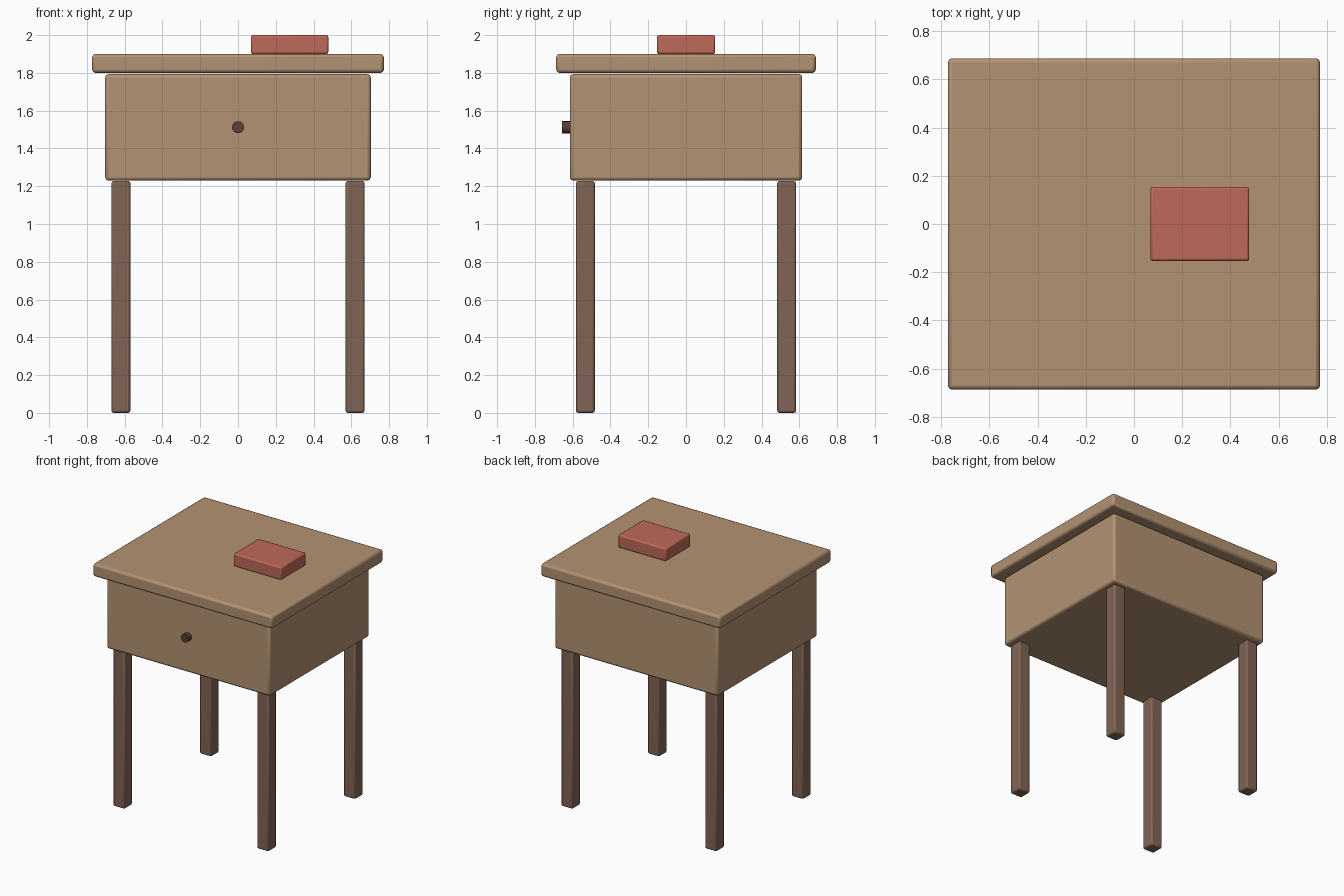
import bpy
from math import pi

if "Cube" in bpy.data.objects:
    bpy.data.objects.remove(bpy.data.objects["Cube"])


def material(name, color):
    m = bpy.data.materials.new(name)
    m.diffuse_color = (*color, 1)
    m.use_nodes = True
    m.node_tree.nodes["Principled BSDF"].inputs["Base Color"].default_value = m.diffuse_color
    return m


light_wood = material("light_wood", (0.45, 0.29, 0.17))
dark_wood = material("dark_wood", (0.22, 0.13, 0.09))
knob_brown = material("knob_brown", (0.10, 0.05, 0.035))
red_cover = material("red_cover", (0.52, 0.14, 0.10))


def finish(obj, name, mat):
    obj.name = obj.data.name = name
    obj.data.materials.append(mat)
    bpy.ops.object.shade_smooth_by_angle(angle=pi / 6)
    return obj


def box(name, x, y, z, mat, bevel):
    """Rounded box spanning the given (min, max) ranges."""
    spans = (x, y, z)
    bpy.ops.mesh.primitive_cube_add(size=1, location=[(a + b) / 2 for a, b in spans])
    obj = bpy.context.object
    obj.scale = [b - a for a, b in spans]
    bpy.ops.object.transform_apply(location=False, rotation=False, scale=True)
    finish(obj, name, mat)
    mod = obj.modifiers.new("rounded_edges", "BEVEL")
    mod.width = bevel
    mod.segments = 2
    return obj


# Table top and drawer case
box("table_top", (-0.772, 0.772), (-0.687, 0.687), (1.80, 1.90), light_wood, 0.017)
box("drawer_case", (-0.703, 0.703), (-0.615, 0.615), (1.23, 1.793), light_wood, 0.017)

# Four legs
for side, sx in (("left", -0.62), ("right", 0.62)):
    for end, sy in (("front", -0.533), ("back", 0.533)):
        box(f"{end}_{side}_leg", (sx - 0.05, sx + 0.05), (sy - 0.05, sy + 0.05),
            (0, 1.228), dark_wood, 0.012)

# Drawer knob
bpy.ops.mesh.primitive_cylinder_add(vertices=16, radius=0.032, depth=0.06,
                                    location=(0, -0.626, 1.512), rotation=(pi / 2, 0, 0))
finish(bpy.context.object, "drawer_knob", knob_brown)

# Book lying on the top
box("book", (0.068, 0.478), (-0.154, 0.154), (1.90, 2.0), red_cover, 0.01)
